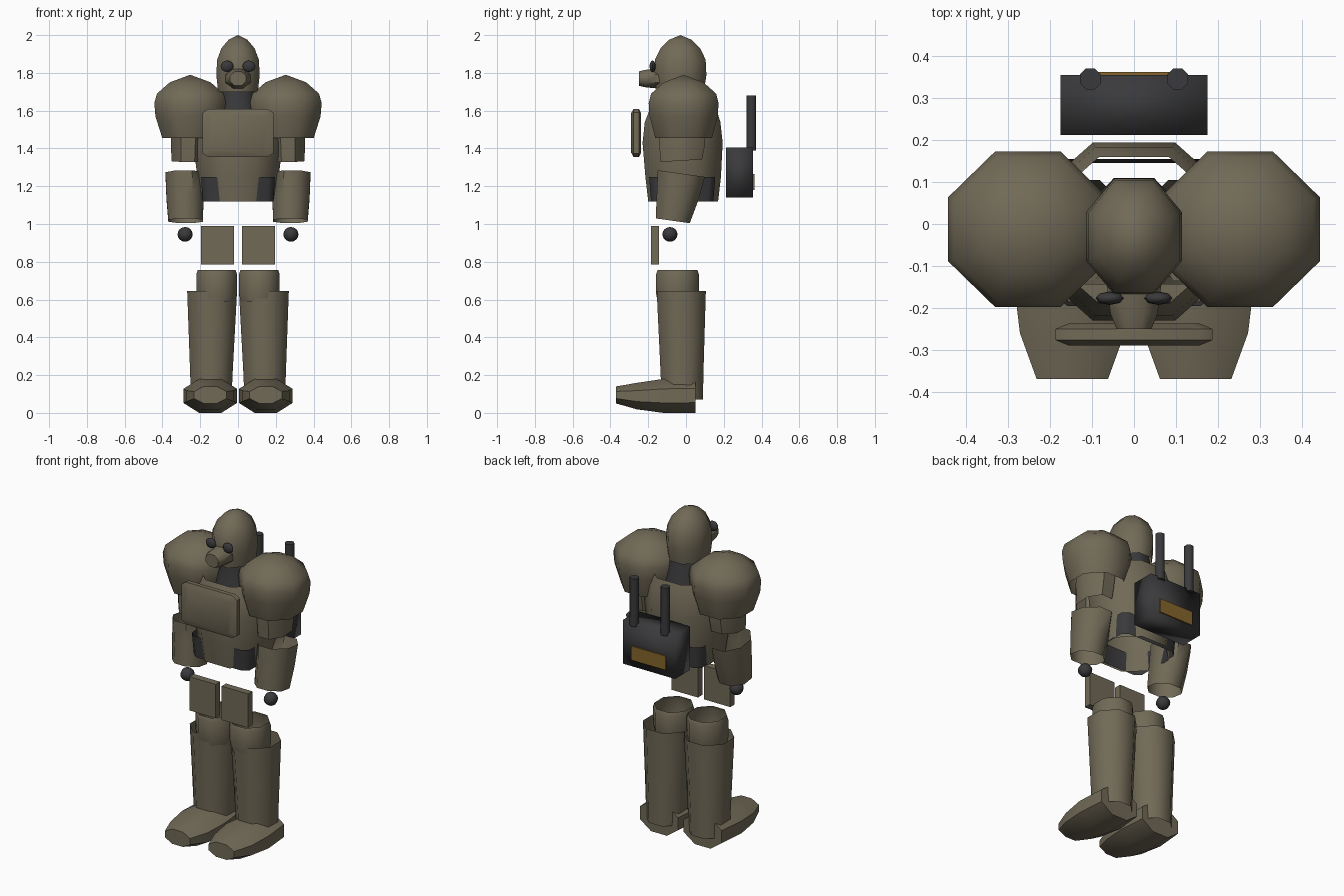
import bpy, bmesh, math


def material(name, rgb):
    m = bpy.data.materials.new(name)
    m.diffuse_color = (*rgb, 1)
    return m


OLIVE = material("olive", (0.165, 0.143, 0.095))
DARK = material("charcoal", (0.042, 0.042, 0.045))
BROWN = material("amber_brown", (0.24, 0.13, 0.025))


def finish(bm, name, mat, angle=50):
    bmesh.ops.recalc_face_normals(bm, faces=bm.faces)
    me = bpy.data.meshes.new(name)
    bm.to_mesh(me)
    bm.free()
    ob = bpy.data.objects.new(name, me)
    bpy.context.collection.objects.link(ob)
    me.materials.append(mat)
    bpy.ops.object.select_all(action='DESELECT')
    ob.select_set(True)
    bpy.context.view_layer.objects.active = ob
    bpy.ops.object.shade_smooth_by_angle(angle=math.radians(angle))
    return ob


def loft(name, mat, rings, axis='z', k=0.414, tilt=0, caps=False, apex=None, angle=50):
    """Eight-sided rings (level, centre a, centre b, half a, half b) along z or y.
    k is the flat share of each side; tilt slopes the rings; apex closes the top."""
    corners = [(1, -k), (1, k), (k, 1), (-k, 1), (-1, k), (-1, -k), (-k, -1), (k, -1)]
    bm = bmesh.new()
    loops = []
    for lv, ca, cb, ha, hb in rings:
        loop = []
        for u, v in corners:
            a, b = ca + u * ha, cb + v * hb
            co = (a, b, lv + tilt * v * hb) if axis == 'z' else (a, lv, b)
            loop.append(bm.verts.new(co))
        loops.append(loop)
    for lo, hi in zip(loops, loops[1:]):
        for i in range(8):
            j = (i + 1) % 8
            bm.faces.new((lo[i], lo[j], hi[j], hi[i]))
    if apex:
        tip = bm.verts.new(apex)
        for i in range(8):
            bm.faces.new((loops[-1][i], loops[-1][(i + 1) % 8], tip))
    if caps:
        bm.faces.new(loops[0])
        bm.faces.new(loops[-1])
    return finish(bm, name, mat, angle)


def box(name, mat, lo, hi, angle=50):
    bm = bmesh.new()
    bmesh.ops.create_cube(bm, size=1)
    for v in bm.verts:
        v.co = [l + (c + 0.5) * (h - l) for c, l, h in zip(v.co, lo, hi)]
    return finish(bm, name, mat, angle)


def ball(name, centre, radii):
    bm = bmesh.new()
    bmesh.ops.create_uvsphere(bm, u_segments=8, v_segments=8, radius=1)
    for v in bm.verts:
        v.co = [c + x * r for c, x, r in zip(centre, v.co, radii)]
    return finish(bm, name, DARK)


# Head, snout and neck
loft("head", OLIVE, [(1.70, 0, -0.03, 0.105, 0.125), (1.79, 0, -0.03, 0.115, 0.138),
                     (1.87, 0, -0.03, 0.11, 0.134), (1.93, 0, -0.03, 0.088, 0.105),
                     (1.975, 0, -0.03, 0.05, 0.06)], apex=(0, -0.03, 2.0))
loft("snout", OLIVE, [(-0.25, 0, 1.77, 0.042, 0.038), (-0.215, 0, 1.77, 0.056, 0.046),
                      (-0.14, 0, 1.77, 0.066, 0.054)], axis='y', caps=True)
loft("neck", DARK, [(1.56, 0, -0.01, 0.115, 0.12), (1.64, 0, -0.01, 0.1, 0.105),
                    (1.72, 0, -0.015, 0.092, 0.095)])

# Torso tube and belt that pokes out at its corners
loft("torso", OLIVE, [(1.12, 0, -0.015, 0.195, 0.185), (1.25, 0, -0.015, 0.215, 0.2),
                      (1.43, 0, -0.018, 0.238, 0.212), (1.54, 0, -0.018, 0.225, 0.2),
                      (1.61, 0, -0.015, 0.2, 0.175)])
loft("belt", DARK, [(1.12, 0, -0.02, 0.188, 0.165), (1.25, 0, -0.02, 0.195, 0.175)], k=0.82)

# Chest plate
loft("chest_plate", OLIVE, [(-0.29, 0, 1.482, 0.155, 0.105), (-0.277, 0, 1.482, 0.187, 0.128),
                            (-0.25, 0, 1.482, 0.187, 0.128), (-0.237, 0, 1.482, 0.155, 0.105)],
     axis='y', k=0.84, caps=True)

for s, side in ((1, "left"), (-1, "right")):
    # Eye
    ball(f"{side}_eye", (s * 0.058, -0.177, 1.835), (0.034, 0.016, 0.03))

    # Arm
    x = s * 0.253
    loft(f"{side}_shoulder", OLIVE,
         [(1.455, x, -0.0125, 0.148, 0.15), (1.57, x, -0.0125, 0.184, 0.18),
          (1.64, x, -0.0125, 0.19, 0.185), (1.69, x, -0.0125, 0.176, 0.172),
          (1.75, x, -0.0125, 0.108, 0.105)], apex=(x, -0.0125, 1.79))
    loft(f"{side}_upper_arm", OLIVE,
         [(1.335, s * 0.265, -0.025, 0.086, 0.11), (1.41, s * 0.265, -0.02, 0.09, 0.12),
          (1.5, s * 0.26, -0.02, 0.095, 0.125)], tilt=0.06)
    loft(f"{side}_forearm", OLIVE,
         [(1.017, s * 0.277, -0.07, 0.092, 0.09), (1.14, s * 0.281, -0.045, 0.098, 0.11),
          (1.267, s * 0.284, -0.025, 0.1, 0.125)], tilt=-0.14)
    ball(f"{side}_hand", (s * 0.28, -0.085, 0.945), (0.04, 0.04, 0.039))

    # Hip plate
    xs = sorted((s * 0.02, s * 0.197))
    box(f"{side}_hip_plate", OLIVE, (xs[0], -0.185, 0.785), (xs[1], -0.143, 0.99))

    # Leg and foot
    loft(f"{side}_knee", OLIVE,
         [(0.59, s * 0.113, -0.045, 0.1, 0.105), (0.63, s * 0.113, -0.045, 0.107, 0.113),
          (0.735, s * 0.113, -0.045, 0.107, 0.113), (0.757, s * 0.113, -0.045, 0.1, 0.105)])
    loft(f"{side}_shin", OLIVE,
         [(0.07, s * 0.142, -0.02, 0.108, 0.11), (0.2, s * 0.141, -0.021, 0.112, 0.113),
          (0.645, s * 0.137, -0.025, 0.132, 0.13)])
    xf = s * 0.147
    loft(f"{side}_foot", OLIVE,
         [(-0.37, xf, 0.095, 0.085, 0.045), (-0.26, xf, 0.089, 0.125, 0.07),
          (-0.12, xf, 0.09, 0.142, 0.09), (0.05, xf, 0.092, 0.128, 0.092)],
         axis='y', caps=True)

    # Antenna
    loft(f"{side}_antenna", DARK, [(1.39, s * 0.104, 0.346, 0.025, 0.025),
                                   (1.68, s * 0.104, 0.346, 0.025, 0.025)], caps=True)

# Backpack with coloured panel
box("backpack", DARK, (-0.175, 0.212, 1.14), (0.175, 0.355, 1.405), angle=120)
box("backpack_panel", BROWN, (-0.115, 0.354, 1.18), (0.115, 0.362, 1.265))
